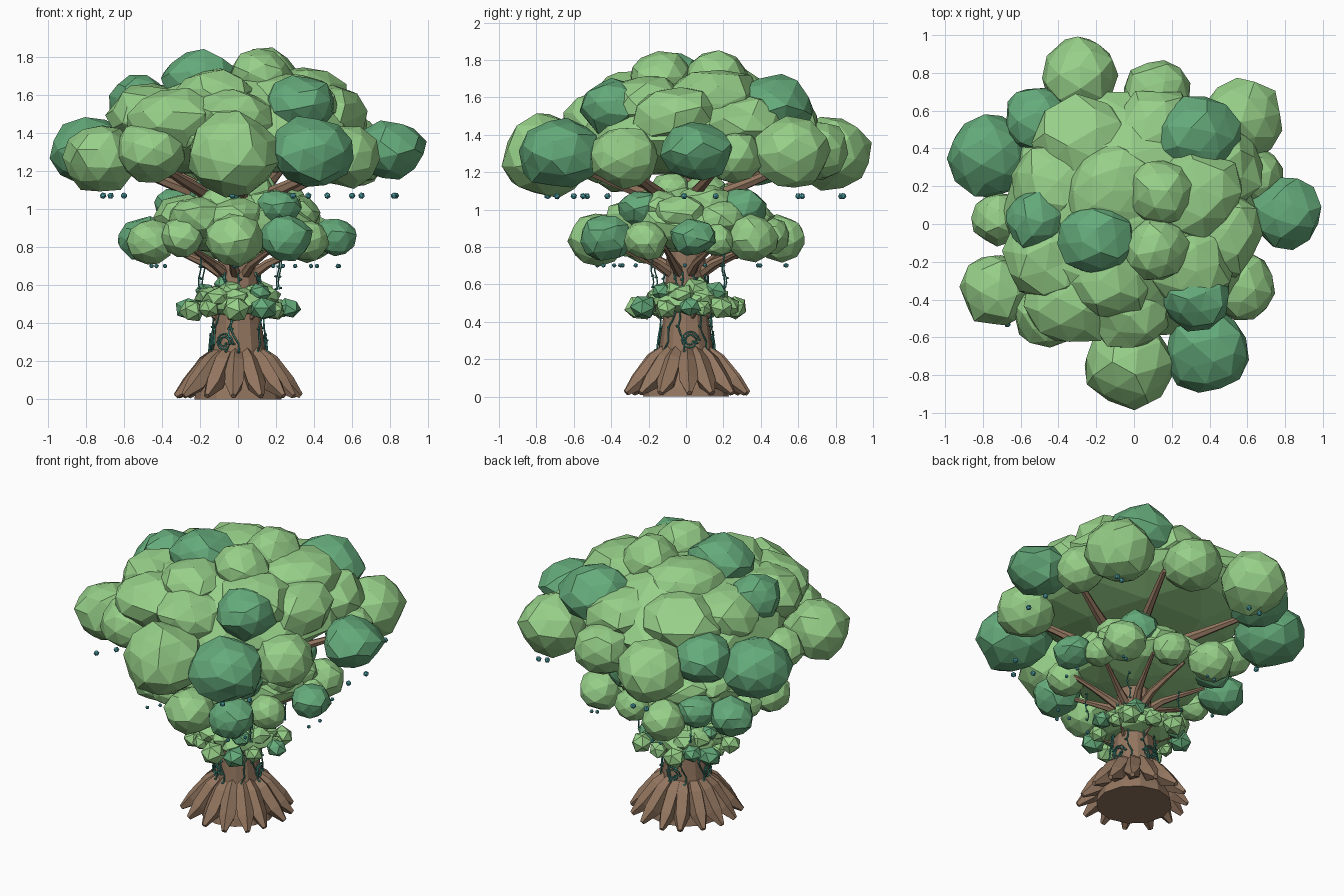
import bpy, bmesh, math, random
from mathutils import Vector, Matrix

if "Cube" in bpy.data.objects:
    bpy.data.objects.remove(bpy.data.objects["Cube"])
random.seed(4)

def mat(name, c):
    m = bpy.data.materials.new(name)
    m.diffuse_color = (*c, 1)
    m.use_nodes = True
    m.node_tree.nodes["Principled BSDF"].inputs["Base Color"].default_value = m.diffuse_color
    return m

LIGHT = mat("light_leaf", (0.31, 0.63, 0.25))
DARK = mat("dark_leaf", (0.13, 0.41, 0.20))
BARK = mat("bark", (0.29, 0.18, 0.115))
VINE = mat("vine", (0.06, 0.32, 0.25))
FRUIT = mat("fruit", (0.09, 0.42, 0.45))

def finish(name, bm, m):
    me = bpy.data.meshes.new(name)
    bm.to_mesh(me)
    bm.free()
    me.materials.append(m)
    ob = bpy.data.objects.new(name, me)
    bpy.context.collection.objects.link(ob)
    return ob

def blob(bm, c, r, sub=2, jit=0.06, under=1.0):
    """Faceted, randomly turned ellipsoid; 'under' squashes its lower half."""
    vs = bmesh.ops.create_icosphere(bm, subdivisions=sub, radius=1)["verts"]
    rot = Matrix.Rotation(random.uniform(0, 6), 3, Vector((random.random(), 0.5, random.random())))
    for v in vs:
        p = (rot @ v.co) * random.uniform(1 - jit, 1 + jit)
        if p.z < 0:
            p.z *= under
        v.co = Vector((c[0] + p.x * r[0], c[1] + p.y * r[1], c[2] + p.z * r[2]))

def tube(bm, pts, radii, n):
    """Tapered n-sided tube through points."""
    rings = []
    for i, p in enumerate(pts):
        d = (pts[min(i + 1, len(pts) - 1)] - pts[max(i - 1, 0)]).normalized()
        u = d.cross(Vector((0.13, 0.21, 1)) if abs(d.z) < 0.95 else Vector((1, 0, 0))).normalized()
        w = d.cross(u)
        rings.append([bm.verts.new(p + radii[i] * (u * math.cos(2 * math.pi * k / n) + w * math.sin(2 * math.pi * k / n)))
                      for k in range(n)])
    for a, b in zip(rings, rings[1:]):
        for k in range(n):
            bm.faces.new((a[k], a[(k + 1) % n], b[(k + 1) % n], b[k]))
    bm.faces.new(rings[0][::-1])
    bm.faces.new(rings[-1])

def polar(r, a, z):
    return Vector((r * math.cos(a), r * math.sin(a), z))

# Leaf clusters of the top tier: x, y, z, radius
light = [(-.29, .78, 1.30, .21), (-.72, -.35, 1.27, .20), (-.03, -.74, 1.29, .24), (.58, .56, 1.30, .21),
         (.12, .69, 1.32, .18), (.57, -.33, 1.28, .18), (-.72, .03, 1.28, .14), (-.46, -.47, 1.31, .18),
         (.64, .26, 1.28, .15), (.12, -.13, 1.69, .17), (.14, .16, 1.68, .18)]
dark = [(-.77, .36, 1.30, .21), (.39, -.67, 1.30, .22), (.80, .06, 1.31, .18), (-.50, .55, 1.36, .18),
        (-.20, -.08, 1.68, .19), (.34, .46, 1.54, .21), (-.52, .02, 1.57, .16), (.33, -.38, 1.55, .18)]
# Broad flat clumps that break up the dome: x, y, z, radius
clumps = [(-.32, -.38, 1.47, .26), (-.02, -.43, 1.47, .24), (-.25, .40, 1.48, .28), (-.42, .20, 1.50, .24),
          (.45, -.05, 1.50, .24), (.12, .48, 1.47, .24), (-.45, -.18, 1.50, .24), (.28, -.22, 1.55, .24),
          (.32, .16, 1.58, .26), (-.12, .18, 1.62, .24), (-.12, -.28, 1.59, .22), (.42, .28, 1.45, .25)]

# Three canopy tiers: the same cluster layout at three sizes
tiers = [("top", 1.07, 1.0, 2), ("middle", 0.70, 0.64, 2), ("lower", 0.40, 0.335, 1)]
for name, z0, s, sub in tiers:
    lift = lambda z: z0 + s * (z - 1.07)
    bm = bmesh.new()
    blob(bm, (-.01 * s, .04 * s, lift(1.37)), (.67 * s, .66 * s, .36 * s), 2, 0.07, 0.55)
    for x, y, z, r in light:
        blob(bm, (x * s, y * s, lift(z)), (r * s, r * s, r * s * .92), sub, .07)
    for x, y, z, r in clumps:
        blob(bm, (x * s, y * s, lift(z)), (r * s, r * s, r * s * .68), sub, .10)
    finish(name + "_canopy_light", bm, LIGHT)
    bm = bmesh.new()
    for x, y, z, r in dark:
        blob(bm, (x * s, y * s, lift(z)), (r * s * 1.04, r * s * 1.04, r * s * .86), sub, 0.09)
    finish(name + "_canopy_dark", bm, DARK)

# Fruit hanging under the clusters
berries = [(-.71, .30), (-.67, -.53), (-.60, -.42), (-.03, -.74), (-.01, -.69), (.29, -.60), (.37, -.69),
           (.47, -.55), (.65, .62), (.83, .16), (.82, -.01), (-.29, .83), (-.2, .84), (.6, .60)]
bm = bmesh.new()
for name, z0, s, sub in tiers[:2]:
    for x, y in berries:
        q = .018 * max(s, .7)
        blob(bm, (x * s, y * s, z0 + .002), (q, q, q), 1, 0)
finish("fruit", bm, FRUIT)

# Trunk: faceted tapering column on a flared base
bm = bmesh.new()
tube(bm, [Vector((0, 0, z)) for z in (0, .05, .14, .25, .40, .60, .85, 1.10, 1.35)],
     [.23, .22, .185, .145, .125, .11, .10, .085, .06], 12)
finish("trunk", bm, BARK)

# Roots: thick tapered spikes around the base
bm = bmesh.new()
N = 15
for i in range(N):
    a = 2 * math.pi * (i + random.uniform(-.18, .18)) / N
    k = random.uniform(.97, 1.04)
    tube(bm, [polar(.10, a, .255), polar(.165, a, .19), polar(.255 * k, a, .080), polar(.330 * k, a, .018)],
         [.035, .055, .052, .016], 5)
for v in bm.verts:
    v.co.z = max(v.co.z, 0.003)
finish("roots", bm, BARK)

# Branches: bent limbs reaching into the canopies
bm = bmesh.new()
for z0, s, n in ((1.07, 1.0, 7), (.70, .64, 9), (.42, .35, 6)):
    for i in range(n):
        a = 2 * math.pi * (i + random.uniform(-.2, .2)) / n + .3
        tube(bm, [polar(.05, a, z0 - .10 * s), polar(.20 * s + .04, a, z0 + .02 * s),
                  polar(.42 * s, a + .06, z0 + .09 * s), polar(.66 * s, a + .1, z0 + .19 * s)],
             [.036 * s + .008, .030 * s + .004, .026 * s, .017 * s], 6)
finish("branches", bm, BARK)

# Vines: climbing strands with leaves, curls on the bark, hanging strands
bm = bmesh.new()
def strand(pts, r=.005, leaves=3):
    tube(bm, pts, [r] * len(pts), 5)
    for p in pts[::leaves]:
        o = Vector([random.uniform(-.008, .008) for _ in range(3)])
        blob(bm, p + o, (.010, .010, .007), 1, .15)

for i in range(9):
    a = 2 * math.pi * i / 9 + random.uniform(-.2, .2)
    t = random.choice((-1, 1)) * random.uniform(.4, .9)
    strand([polar(.155 - .004 * j, a + t * j / 10 + .08 * math.sin(j * 1.7), .25 + .042 * j) for j in range(11)])
for a in (-2.1, .15, 1.6, 3.3):
    pts = []
    for j in range(26):
        w, r = j * .5, .05 - .0013 * j
        pts.append(polar(.147, a + r * math.cos(w) / .147, .30 + r * math.sin(w)))
    strand(pts, .005, 6)
for x, y in ((.22, -.18), (-.20, -.16), (.21, .20), (-.18, .21)):
    strand([Vector((x + .008 * math.sin(j), y + .008 * math.cos(j * 1.3), .76 - .03 * j)) for j in range(7)], .004, 2)
finish("vines", bm, VINE)
